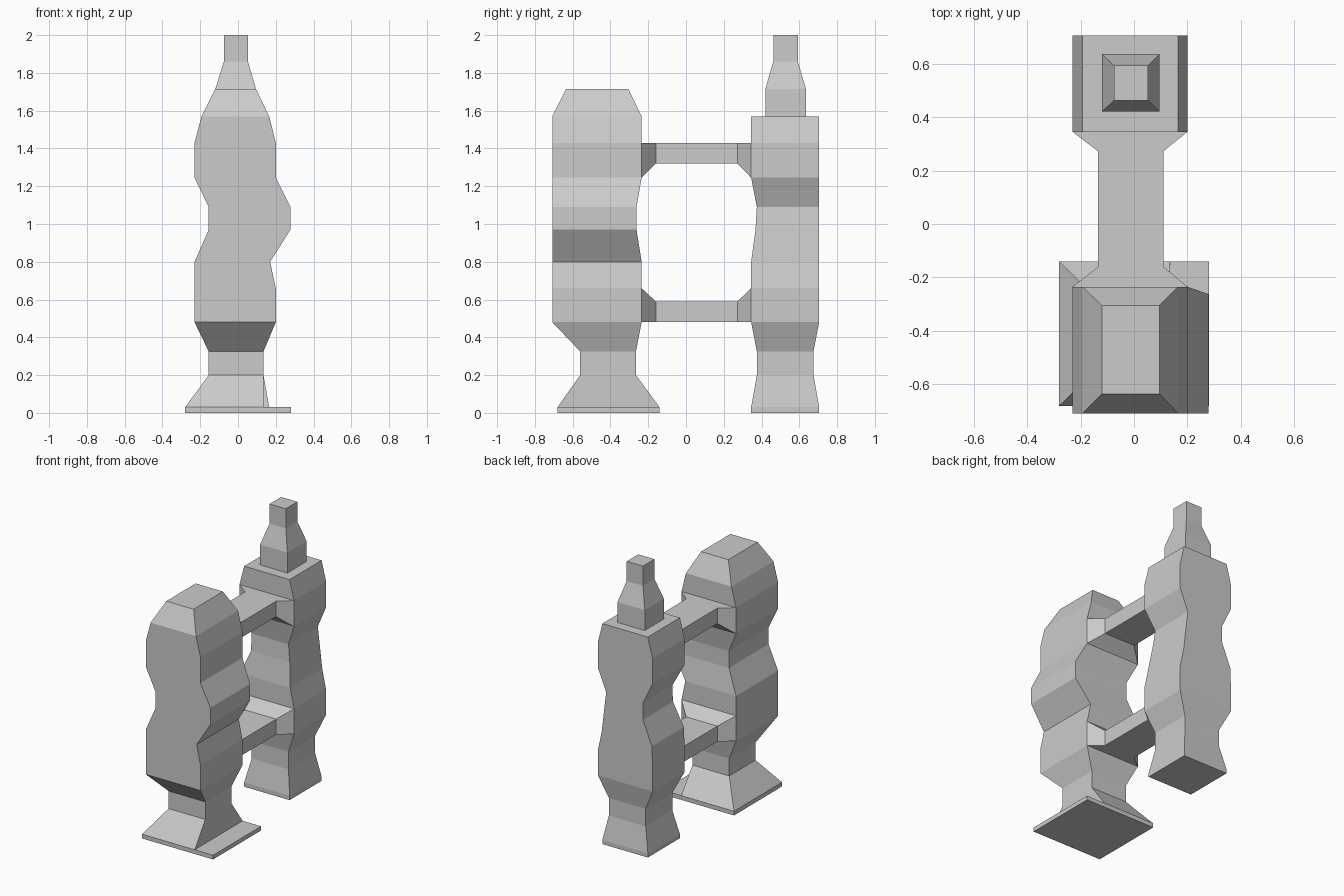
import bpy, bmesh


def loft(name, rings, caps=True, is_open=lambda ring, side: False):
    """Skin a stack of four-point rings, leaving chosen side faces open."""
    bm = bmesh.new()
    loops = [[bm.verts.new(p) for p in ring] for ring in rings]
    for i, (a, b) in enumerate(zip(loops, loops[1:])):
        for s in range(4):
            if not is_open(i, s):
                t = (s + 1) % 4
                bm.faces.new((a[s], a[t], b[t], b[s]))
    if caps:
        bm.faces.new(loops[0][::-1])
        bm.faces.new(loops[-1])
    bmesh.ops.remove_doubles(bm, verts=bm.verts[:], dist=0.0005)
    bmesh.ops.dissolve_degenerate(bm, dist=0.0005, edges=bm.edges[:])
    mesh = bpy.data.meshes.new(name)
    bm.to_mesh(mesh)
    bm.free()
    obj = bpy.data.objects.new(name, mesh)
    bpy.context.collection.objects.link(obj)
    return obj


def column(name, sections, joint_side):
    """Sections are (z, x0, x1, y0, y1); bridge joints stay open."""
    rings = [[(x0, y0, z), (x1, y0, z), (x1, y1, z), (x0, y1, z)]
             for z, x0, x1, y0, y1 in sections]
    joints = (0.48, 1.245)
    return loft(name, rings, True,
                lambda i, s: s == joint_side and sections[i][0] in joints)


def bridge(name, z0, z1, foot_z0, foot_z1):
    """Crossbar with flared ends meeting both columns."""
    wide, slim = (-0.23, 0.20), (-0.135, 0.11)
    rings = []
    for y, (x0, x1), a, b in ((-0.235, wide, foot_z0, foot_z1),
                              (-0.16, slim, z0, z1),
                              (0.272, slim, z0, z1),
                              (0.345, wide, foot_z0, foot_z1)):
        rings.append([(x0, y, a), (x0, y, b), (x1, y, b), (x1, y, a)])
    return loft(name, rings, caps=False)


# Front column with its flared base plate
column("front_column", [
    (0.00, -0.28, 0.28, -0.68, -0.14),
    (0.03, -0.28, 0.28, -0.68, -0.14),
    (0.03, -0.28, 0.135, -0.68, -0.14),
    (0.20, -0.155, 0.135, -0.56, -0.265),
    (0.325, -0.155, 0.135, -0.56, -0.265),
    (0.48, -0.23, 0.20, -0.708, -0.235),
    (0.66, -0.23, 0.20, -0.708, -0.235),
    (0.80, -0.23, 0.17, -0.708, -0.235),
    (0.97, -0.155, 0.278, -0.708, -0.262),
    (1.09, -0.155, 0.278, -0.708, -0.262),
    (1.245, -0.23, 0.20, -0.708, -0.235),
    (1.43, -0.23, 0.20, -0.708, -0.235),
    (1.57, -0.193, 0.165, -0.708, -0.235),
    (1.715, -0.12, 0.095, -0.635, -0.305),
], joint_side=2)

# Rear column with its stepped neck
column("rear_column", [
    (0.00, -0.193, 0.165, 0.345, 0.705),
    (0.03, -0.193, 0.165, 0.345, 0.705),
    (0.20, -0.155, 0.135, 0.375, 0.675),
    (0.325, -0.155, 0.135, 0.375, 0.675),
    (0.48, -0.23, 0.20, 0.345, 0.705),
    (0.66, -0.23, 0.20, 0.345, 0.705),
    (0.80, -0.225, 0.17, 0.345, 0.705),
    (0.97, -0.155, 0.15, 0.368, 0.705),
    (1.09, -0.155, 0.135, 0.375, 0.705),
    (1.245, -0.23, 0.20, 0.345, 0.705),
    (1.43, -0.23, 0.20, 0.345, 0.705),
    (1.57, -0.193, 0.165, 0.345, 0.705),
    (1.57, -0.12, 0.095, 0.42, 0.635),
    (1.715, -0.12, 0.095, 0.42, 0.635),
    (1.86, -0.075, 0.053, 0.462, 0.592),
    (2.00, -0.075, 0.053, 0.462, 0.592),
], joint_side=0)

# Crossbars between the columns
bridge("lower_bridge", 0.48, 0.59, 0.48, 0.66)
bridge("upper_bridge", 1.32, 1.43, 1.245, 1.43)
